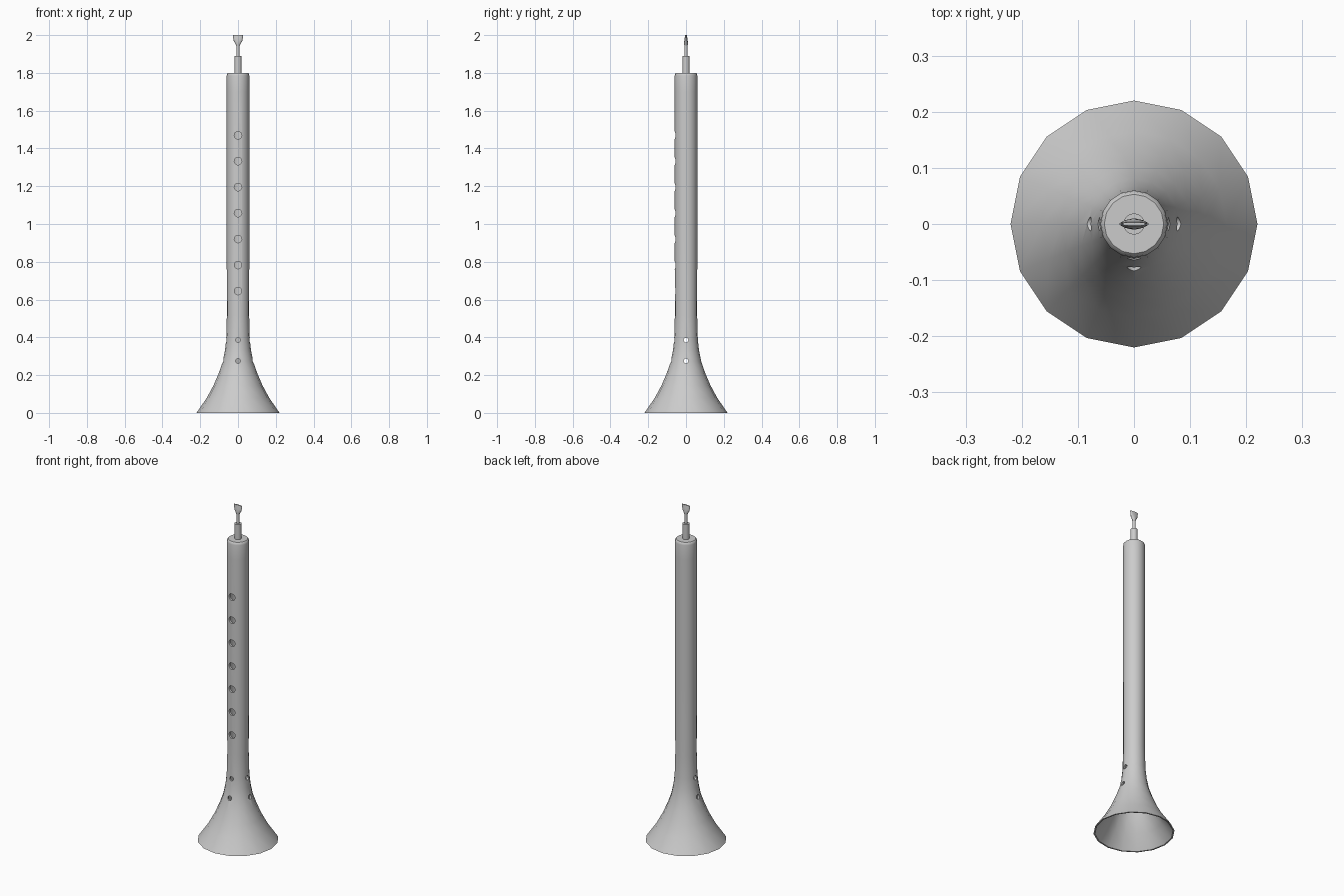
import bpy, bmesh
from math import cos, sin, pi
from mathutils import Matrix, Vector

if "Cube" in bpy.data.objects:
    bpy.data.objects.remove(bpy.data.objects["Cube"])


def make_object(name, bm):
    bmesh.ops.recalc_face_normals(bm, faces=bm.faces)
    mesh = bpy.data.meshes.new(name)
    bm.to_mesh(mesh)
    bm.free()
    obj = bpy.data.objects.new(name, mesh)
    bpy.context.collection.objects.link(obj)
    return obj


def smooth(obj, angle=35):
    bpy.ops.object.select_all(action='DESELECT')
    obj.select_set(True)
    bpy.context.view_layer.objects.active = obj
    bpy.ops.object.shade_smooth_by_angle(angle=angle * pi / 180)


def loft(name, sections, n=16):
    """Stack elliptical rings (rx, ry, z) and cap both ends."""
    bm = bmesh.new()
    rings = [[bm.verts.new((rx * cos(2 * pi * i / n), ry * sin(2 * pi * i / n), z))
              for i in range(n)] for rx, ry, z in sections]
    for a, b in zip(rings, rings[1:]):
        for i in range(n):
            j = (i + 1) % n
            bm.faces.new((a[i], a[j], b[j], b[i]))
    bm.faces.new(rings[0])
    bm.faces.new(rings[-1])
    return make_object(name, bm)


# Hollow pipe with flared bell: outside from top to rim, then back up the bore
outer = [(0.053, 1.80), (0.058, 1.795), (0.06, 1.785), (0.06, 1.70), (0.06, 0.95),
         (0.059, 0.52), (0.0625, 0.39), (0.069, 0.33), (0.081, 0.27), (0.102, 0.21),
         (0.130, 0.145), (0.165, 0.08), (0.22, 0.0)]
bore = [(0.212, 0.0), (0.156, 0.08), (0.121, 0.145), (0.093, 0.21), (0.071, 0.27),
        (0.059, 0.33), (0.052, 0.39), (0.048, 0.52), (0.048, 1.77)]
body = loft("pipe_body", [(r, r, z) for r, z in outer + bore])

# Finger holes on the front, small vent holes on front and both sides of the bell
bm = bmesh.new()


def hole(direction, z, radius):
    d = Vector(direction)
    rot = d.to_track_quat('Z', 'Y').to_matrix().to_4x4()
    bmesh.ops.create_cone(bm, cap_ends=True, segments=16, radius1=radius, radius2=radius,
                          depth=0.10, matrix=Matrix.Translation(d * 0.08 + Vector((0, 0, z))) @ rot)


for k in range(7):
    hole((0, -1, 0), 0.645 + k * 0.1375, 0.02)
for z in (0.275, 0.385):
    for direction in ((0, -1, 0), (1, 0, 0), (-1, 0, 0)):
        hole(direction, z, 0.0125)
cutter = make_object("hole_cutter", bm)
cutter.hide_render = True

cut = body.modifiers.new("holes", 'BOOLEAN')
cut.operation = 'DIFFERENCE'
cut.solver = 'EXACT'
cut.object = cutter
bpy.context.view_layer.objects.active = body
bpy.ops.object.modifier_apply(modifier=cut.name)
bpy.data.objects.remove(cutter)
smooth(body)

# Staple: wide sleeve, then a thin tube carrying the reed
sleeve = loft("staple_sleeve", [(0.019, 0.019, 1.78), (0.019, 0.019, 1.89)])
tube = loft("staple_tube", [(0.008, 0.008, 1.88), (0.008, 0.008, 1.955)])

# Flattened reed, fanning out towards a thin tip
reed = loft("reed", [(0.009, 0.009, 1.945), (0.014, 0.010, 1.955), (0.022, 0.0095, 1.967),
                     (0.025, 0.008, 1.98), (0.027, 0.004, 2.0), (0.024, 0.002, 2.0),
                     (0.020, 0.004, 1.98)])
for part in (sleeve, tube, reed):
    smooth(part)
